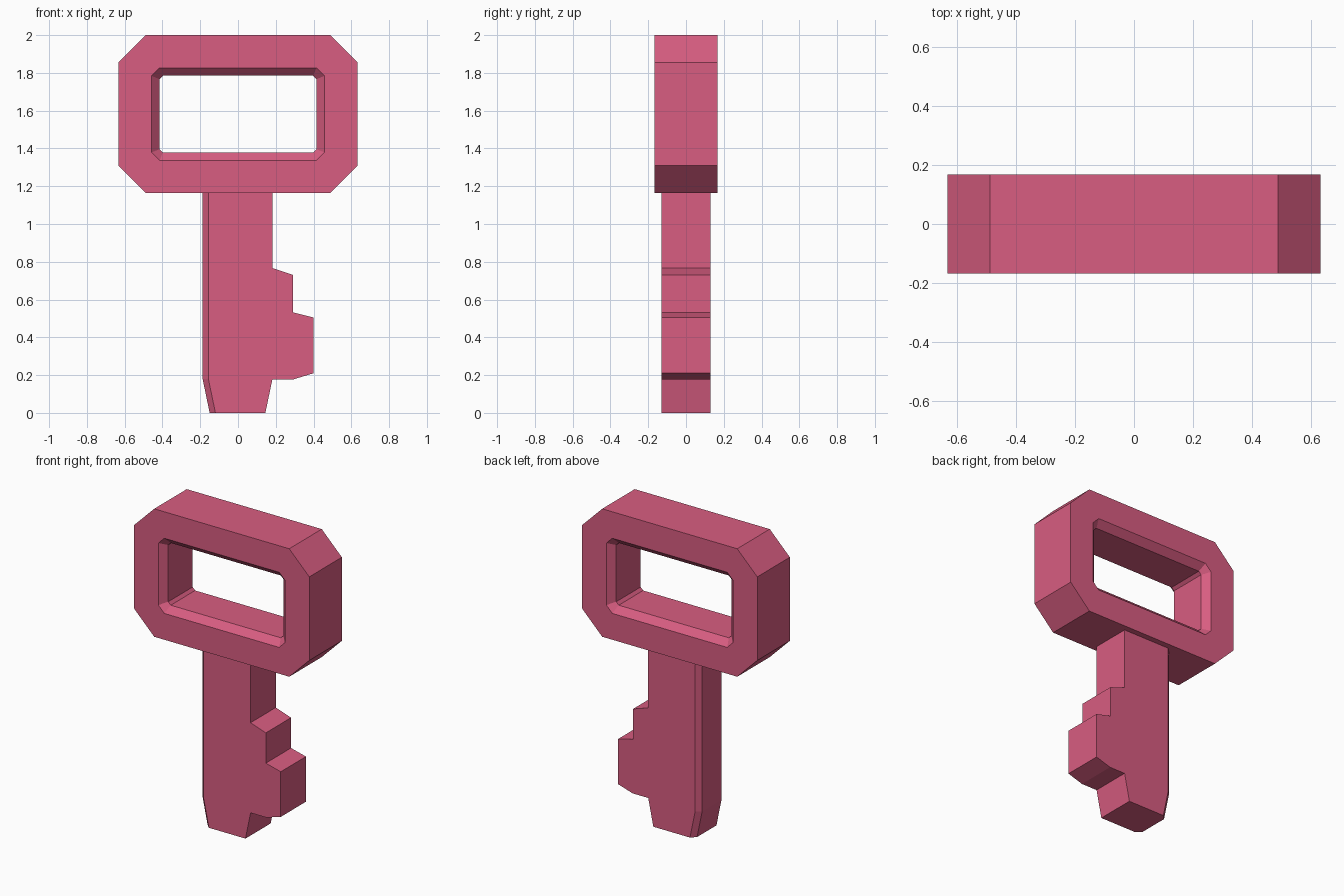
import bpy, bmesh

if "Cube" in bpy.data.objects:
    bpy.data.objects.remove(bpy.data.objects["Cube"])

mat = bpy.data.materials.new("rose")
mat.diffuse_color = (0.69, 0.11, 0.22, 1)
mat.use_nodes = True
mat.node_tree.nodes["Principled BSDF"].inputs["Base Color"].default_value = mat.diffuse_color


def finish(name, bm):
    bmesh.ops.recalc_face_normals(bm, faces=bm.faces)
    mesh = bpy.data.meshes.new(name)
    bm.to_mesh(mesh)
    bm.free()
    mesh.materials.append(mat)
    obj = bpy.data.objects.new(name, mesh)
    bpy.context.collection.objects.link(obj)
    return obj


def octagon(x, z0, z1, c):
    """Rectangle with cut corners in the xz plane."""
    return [(x - c, z0), (x, z0 + c), (x, z1 - c), (x - c, z1),
            (c - x, z1), (-x, z1 - c), (-x, z0 + c), (c - x, z0)]


# Bow: octagonal ring whose opening is chamfered on both faces
depth, chamfer = 0.168, 0.042
outer = octagon(0.633, 1.164, 2.0, 0.145)
rim = octagon(0.458, 1.336, 1.827, 0.043)
hole = octagon(0.416, 1.378, 1.785, 0.018)
section = [(outer, -depth), (rim, -depth), (hole, chamfer - depth),
           (hole, depth - chamfer), (rim, depth), (outer, depth)]
bm = bmesh.new()
rings = [[bm.verts.new((x, y, z)) for x, z in prof] for prof, y in section]
for a, b in zip(rings, rings[1:] + rings[:1]):
    for i in range(8):
        j = (i + 1) % 8
        bm.faces.new((a[i], a[j], b[j], b[i]))
finish("bow", bm)

# Blade: stepped profile extruded through its thickness
profile = [(-0.187, 1.17), (-0.187, 0.178), (-0.15, 0), (0.145, 0),
           (0.182, 0.178), (0.295, 0.178), (0.4, 0.21), (0.4, 0.505),
           (0.292, 0.532), (0.292, 0.73), (0.182, 0.767), (0.182, 1.17)]
bm = bmesh.new()
face = bm.faces.new([bm.verts.new((x, -0.13, z)) for x, z in profile])
ext = bmesh.ops.extrude_face_region(bm, geom=[face])
bmesh.ops.translate(bm, vec=(0, 0.26, 0),
                    verts=[g for g in ext["geom"] if isinstance(g, bmesh.types.BMVert)])
bmesh.ops.recalc_face_normals(bm, faces=bm.faces)

# Chamfer along the plain left edge of the blade, front and back
edges = [e for e in bm.edges
         if all(v.co.x < -0.1 for v in e.verts)
         and abs(e.verts[0].co.y - e.verts[1].co.y) < 1e-4]
bmesh.ops.bevel(bm, geom=edges, offset=0.03, offset_type='OFFSET',
                segments=1, affect='EDGES', profile=0.5)
finish("blade", bm)
